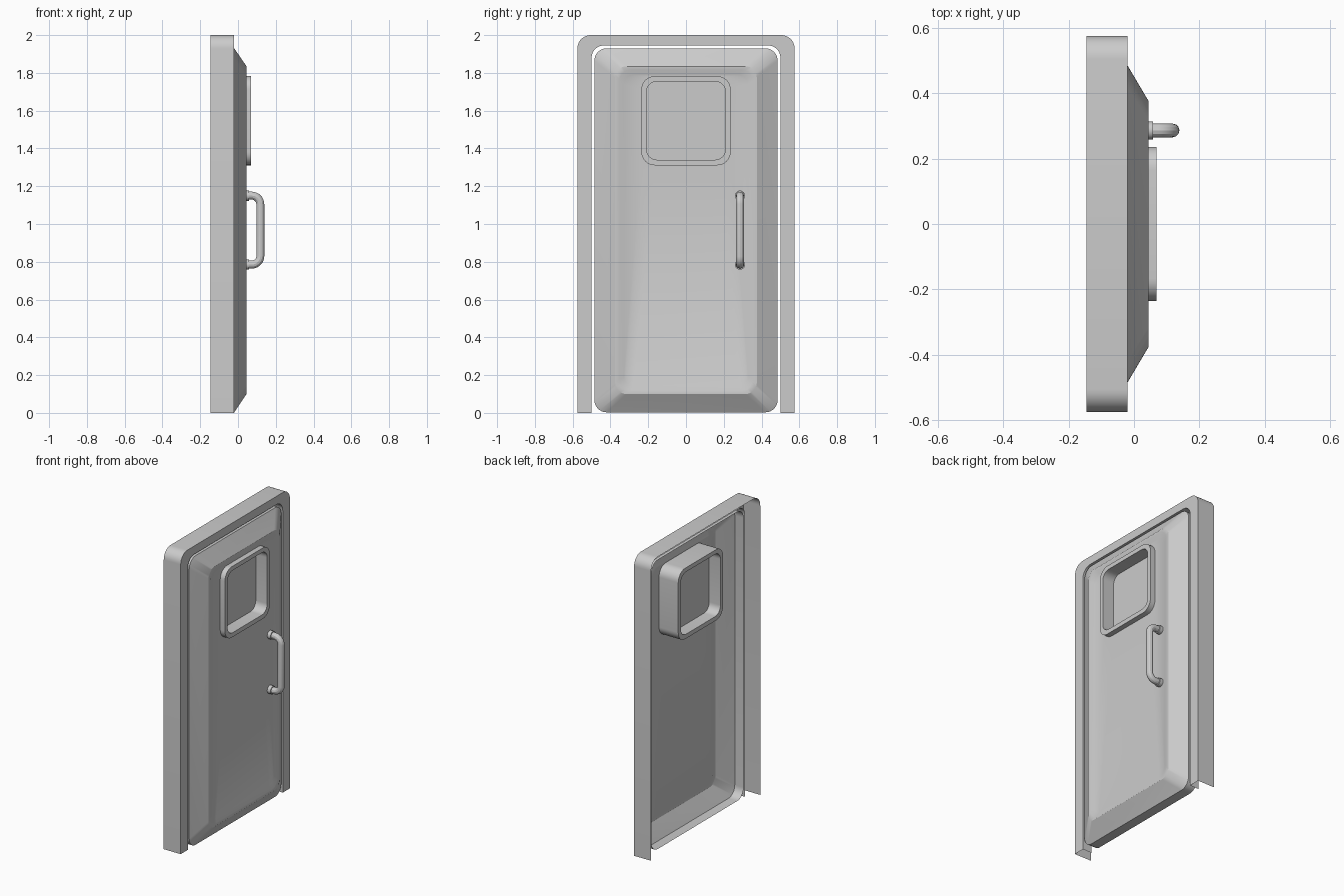
import bpy, bmesh
from math import cos, sin, pi, radians

if "Cube" in bpy.data.objects:
    bpy.data.objects.remove(bpy.data.objects["Cube"])

SEG = 8


def outline(hw, z0, z1, r, is_open=False):
    """Rounded rectangle in the YZ plane, counter-clockwise seen from +x.
    An open outline is an arch with straight legs ending at z0."""
    corners = [(hw - r, z1 - r, 0), (-hw + r, z1 - r, pi / 2)]
    if not is_open:
        corners += [(-hw + r, z0 + r, pi), (hw - r, z0 + r, 3 * pi / 2)]
    pts = [(cy + r * cos(a + pi / 2 * i / SEG), cz + r * sin(a + pi / 2 * i / SEG))
           for cy, cz, a in corners for i in range(SEG + 1)]
    return [(hw, z0)] + pts + [(-hw, z0)] if is_open else pts


def finish(obj):
    bpy.ops.object.select_all(action='DESELECT')
    obj.select_set(True)
    bpy.context.view_layer.objects.active = obj
    bpy.ops.object.shade_smooth_by_angle(angle=radians(25))


def skin(name, sections, is_open=False, ring=False, caps=False):
    """Loft through (x, half_width, z0, z1, radius) sections."""
    bm = bmesh.new()
    loops = [[bm.verts.new((x, y, z)) for y, z in outline(hw, z0, z1, r, is_open)]
             for x, hw, z0, z1, r in sections]
    pairs = list(zip(loops, loops[1:]))
    if ring:
        pairs.append((loops[-1], loops[0]))
    n = len(loops[0])
    for a, b in pairs:
        for i in range(n - 1 if is_open else n):
            j = (i + 1) % n
            bm.faces.new((a[i], a[j], b[j], b[i]))
    if caps:
        bm.faces.new(loops[-1])
        bm.faces.new(loops[0][::-1])
    mesh = bpy.data.meshes.new(name)
    bm.to_mesh(mesh)
    bm.free()
    obj = bpy.data.objects.new(name, mesh)
    bpy.context.collection.objects.link(obj)
    finish(obj)
    return obj


# Arch-shaped door frame, open at the back and bottom
skin("door_frame", [
    (-0.145, 0.575, 0, 2.0, 0.07),
    (-0.02, 0.575, 0, 2.0, 0.07),
    (-0.02, 0.50, 0, 1.945, 0.065),
    (-0.085, 0.50, 0, 1.945, 0.065)], is_open=True)

# Door leaf: side wall, sloped border, recessed panel with window hole
skin("door_leaf", [
    (-0.085, 0.485, 0.003, 1.93, 0.065),
    (-0.02, 0.485, 0.003, 1.93, 0.065),
    (0.045, 0.375, 0.10, 1.835, 0.06),
    (0.045, 0.352, 0.118, 1.817, 0.06),
    (0.034, 0.328, 0.142, 1.79, 0.05),
    (0.034, 0.235, 1.312, 1.782, 0.07)])

# Deep window surround that passes through the door
skin("window_surround", [
    (-0.108, 0.236, 1.311, 1.783, 0.07),
    (0.069, 0.236, 1.311, 1.783, 0.07),
    (0.069, 0.209, 1.34, 1.755, 0.055),
    (-0.108, 0.209, 1.34, 1.755, 0.055)], ring=True)

# Window pane
skin("window_pane", [
    (-0.025, 0.209, 1.34, 1.755, 0.055),
    (-0.015, 0.209, 1.34, 1.755, 0.055)], caps=True)

# Bent tubular handle
HY, HX, BOT, TOP, BEND = 0.286, 0.118, 0.785, 1.15, 0.045
path = [(0.034, BOT)]
for cz, a0 in ((BOT + BEND, -pi / 2), (TOP - BEND, 0)):
    path += [(HX - BEND + BEND * cos(a0 + pi / 2 * i / SEG),
              cz + BEND * sin(a0 + pi / 2 * i / SEG)) for i in range(SEG + 1)]
path.append((0.034, TOP))
curve = bpy.data.curves.new("handle", 'CURVE')
curve.dimensions = '3D'
curve.bevel_depth = 0.021
curve.bevel_resolution = 4
curve.use_fill_caps = True
spline = curve.splines.new('POLY')
spline.points.add(len(path) - 1)
for p, (x, z) in zip(spline.points, path):
    p.co = (x, HY, z, 1)
handle = bpy.data.objects.new("handle", curve)
bpy.context.collection.objects.link(handle)
bpy.ops.object.select_all(action='DESELECT')
handle.select_set(True)
bpy.context.view_layer.objects.active = handle
bpy.ops.object.convert(target='MESH')
finish(bpy.context.object)

# Round mounting plates of the handle
for label, z in (("lower", BOT), ("upper", TOP)):
    bpy.ops.mesh.primitive_cylinder_add(vertices=24, radius=0.027, depth=0.024,
                                        location=(0.046, HY, z), rotation=(0, pi / 2, 0))
    plate = bpy.context.object
    plate.name = f"{label}_handle_plate"
    finish(plate)
